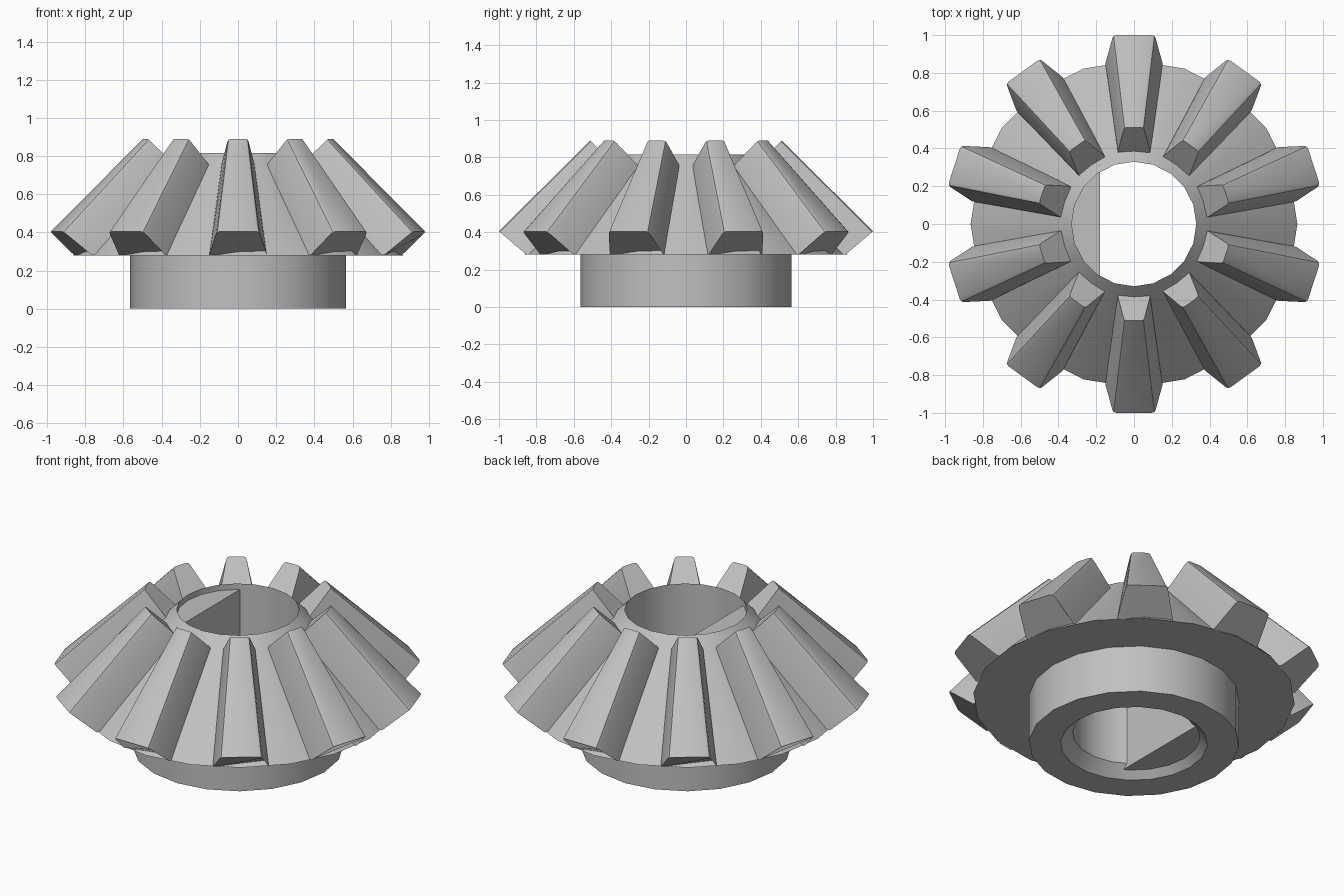
import bpy
import bmesh
from math import cos, sin, pi, radians
from mathutils import Matrix

SIDES = 20
TEETH = 10

cube = bpy.data.objects.get("Cube")
if cube:
    bpy.data.objects.remove(cube, do_unlink=True)

# Single metal colour
metal = bpy.data.materials.new("light grey metal")
metal.use_nodes = True
GREY = (0.53, 0.53, 0.53, 1)
metal.diffuse_color = GREY
metal.node_tree.nodes["Principled BSDF"].inputs["Base Color"].default_value = GREY


def finish(name, bm):
    bmesh.ops.recalc_face_normals(bm, faces=bm.faces)
    mesh = bpy.data.meshes.new(name)
    bm.to_mesh(mesh)
    bm.free()
    mesh.materials.append(metal)
    obj = bpy.data.objects.new(name, mesh)
    bpy.context.collection.objects.link(obj)
    bpy.ops.object.select_all(action='DESELECT')
    obj.select_set(True)
    bpy.context.view_layer.objects.active = obj
    bpy.ops.object.shade_smooth_by_angle(angle=radians(28))
    return obj


def bridge(bm, a, b):
    """Join two closed rings of vertices with quads."""
    n = len(a)
    for i in range(n):
        j = (i + 1) % n
        bm.faces.new((a[i], a[j], b[j], b[i]))


# Gear body: hub, cone and chamfered bore turned from one closed profile
profile = [(0.395, 0), (0.565, 0), (0.565, 0.28), (0.865, 0.28),
           (0.33, 0.815), (0.33, 0.065)]
bm = bmesh.new()
rings = []
for i in range(SIDES):
    a = 2 * pi * i / SIDES
    rings.append([bm.verts.new((r * cos(a), r * sin(a), z)) for r, z in profile])
for i in range(SIDES):
    bridge(bm, rings[i], rings[(i + 1) % SIDES])
finish("gear_body", bm)

# Flat key filling one side of the bore
bm = bmesh.new()
R, CHORD = 0.362, -0.18
half = (R * R - CHORD * CHORD) ** 0.5
outline = [(CHORD, half)]
outline += [(R * cos(2 * pi * k / SIDES), R * sin(2 * pi * k / SIDES))
            for k in range(7, 14)]
outline += [(CHORD, -half)]
low = [bm.verts.new((x, y, 0.04)) for x, y in outline]
high = [bm.verts.new((x, y, 0.78)) for x, y in outline]
bridge(bm, low, high)
bm.faces.new(low)
bm.faces.new(high)
finish("bore_key", bm)


# Tapered teeth: a rounded section lofted from the rim to the bore
def section(bm, root, foot, tip, widths):
    """Half widths run root, foot, shoulder, crest; mirrored across x."""
    def along(t):
        return [f + (p - f) * t for f, p in zip(foot, tip)]
    rows = [root, foot, along(0.88), along(0.97), tip]
    right = [(w, r, z) for w, (r, z) in zip(widths, rows)]
    left = [(-x, r, z) for x, r, z in reversed(right)]
    return [bm.verts.new(p) for p in right + left]


for k in range(TEETH):
    bm = bmesh.new()
    outer = section(bm, (0.78, 0.282), (0.855, 0.282), (1.0, 0.405),
                    (0.15, 0.15, 0.115, 0.108, 0.092))
    inner = section(bm, (0.35, 0.72), (0.385, 0.762), (0.512, 0.89),
                    (0.085, 0.085, 0.056, 0.05, 0.038))
    bridge(bm, outer, inner)
    bm.faces.new(outer)
    bm.faces.new(inner)
    bm.transform(Matrix.Rotation(2 * pi * k / TEETH, 4, 'Z'))
    finish(f"tooth_{k + 1}", bm)
